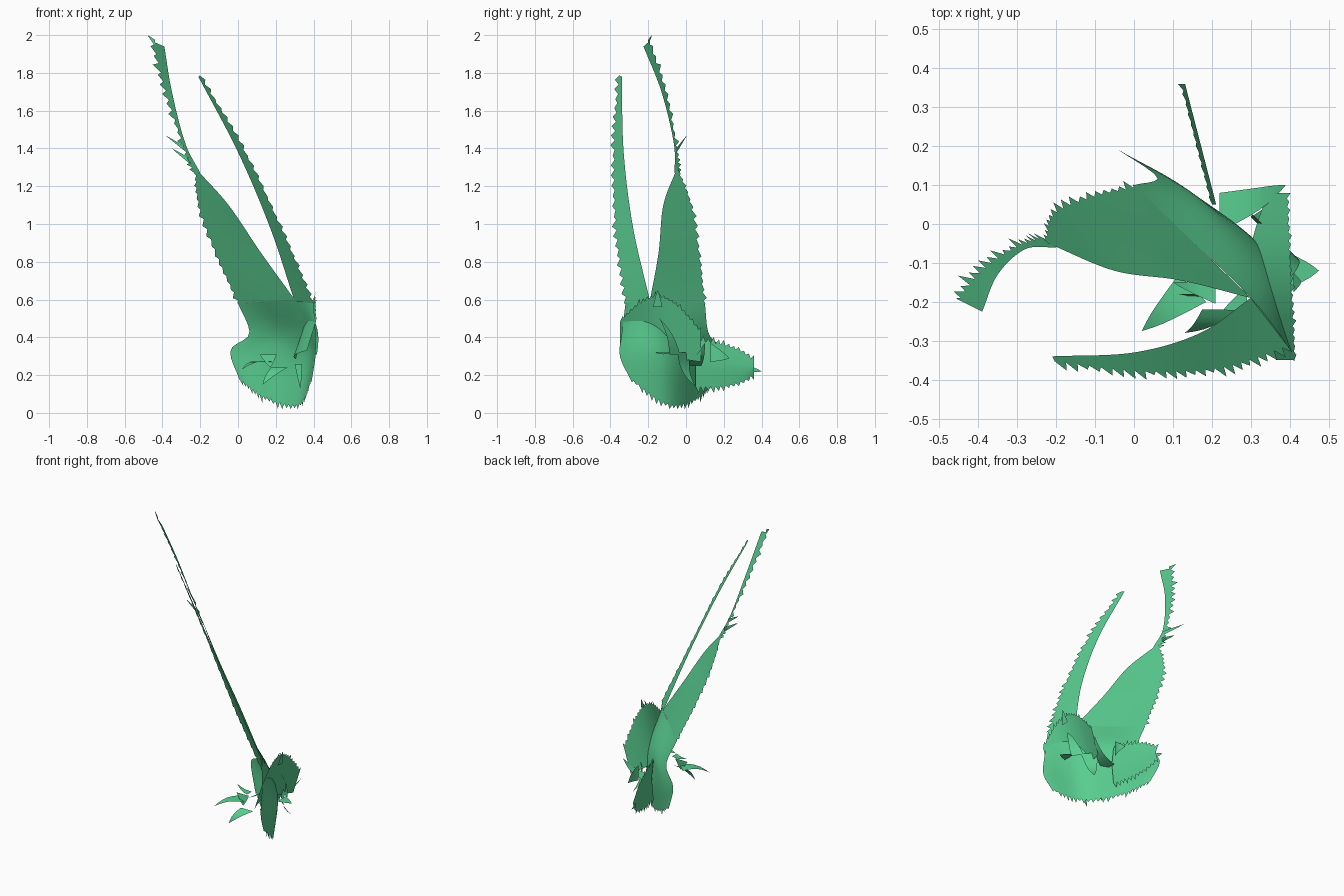
import bpy, random
from math import sin, pi, sqrt
from mathutils import Vector

if "Cube" in bpy.data.objects:
    bpy.data.objects.remove(bpy.data.objects["Cube"])

random.seed(4)
green = bpy.data.materials.new("leaf green")
green.diffuse_color = (0.1, 0.61, 0.28, 1)
green.use_nodes = True
green.node_tree.nodes["Principled BSDF"].inputs["Base Color"].default_value = green.diffuse_color
AXES = {"x": Vector((1, 0, 0)), "y": Vector((0, 1, 0)), "z": Vector((0, 0, 1)),
        "sheet": Vector((.7, -.7, 0))}


def spline(pts, n):
    """Sample n points on a smooth curve through pts."""
    pts = [Vector(p) for p in pts]
    ext = [2 * pts[0] - pts[1]] + pts + [2 * pts[-1] - pts[-2]]
    out = []
    for i in range(n):
        u = i / (n - 1) * (len(pts) - 1)
        k = min(int(u), len(pts) - 2)
        t = u - k
        a, b, c, d = ext[k:k + 4]
        out.append(0.5 * (2 * b + (c - a) * t + (2 * a - 5 * b + 4 * c - d) * t * t
                          + (3 * b - a - 3 * c + d) * t ** 3))
    return out


def loft(name, curves, n=40, m=8, first=0.0, last=0.0, tooth=3):
    """Thin sheet through guide curves, with torn teeth on the first/last one."""
    rails = [spline(c, n) for c in curves]
    rows = [spline([r[i] for r in rails], m) for i in range(n)]
    size = 1
    for i, row in enumerate(rows):
        if i % tooth == 0:
            size = random.uniform(0.4, 1.2)
        bite = size * (i % tooth) / (tooth - 1) - 0.35
        for amount, e, q in ((first, 0, 1), (last, -1, -2)):
            if amount:
                row[e] = row[e] + (row[e] - row[q]).normalized() * amount * bite
    faces = [(i * m + j, i * m + j + 1, (i + 1) * m + j + 1, (i + 1) * m + j)
             for i in range(n - 1) for j in range(m - 1)]
    me = bpy.data.meshes.new(name)
    me.from_pydata([v for r in rows for v in r], [], faces)
    me.materials.append(green)
    for p in me.polygons:
        p.use_smooth = True
    bpy.context.collection.objects.link(bpy.data.objects.new(name, me))


def leaf(name, root, tip, width, axis, curl=0.0):
    """Curled scrap, wide at the root and pointed at the tip."""
    root, tip, across = Vector(root), Vector(tip), AXES[axis]
    normal = (tip - root).cross(across).normalized()
    sides = ([], [], [])
    for i in range(5):
        t = i / 4
        mid = root.lerp(tip, t) + normal * curl * sin(pi * t)
        for k, side in enumerate(sides):
            side.append(mid + across * (k - 1) * width / 2 * (1 - t) ** 0.8)
    loft(name, sides, 7, 5)


# broad paddle: torn outer edge, clean inner edge
loft("paddle",
     [[(-.23, -.04, 1.29), (-.21, .03, 1.1), (-.11, .075, .82), (0, .1, .58)],
      [(-.22, -.05, 1.29), (-.05, -.12, 1.1), (.12, -.145, .85), (.3, -.19, .6)]],
     50, 8, first=.025)

# narrow blade beside it
loft("narrow_blade",
     [[(-.21, -.34, 1.78), (0, -.33, 1.38), (.17, -.28, .98), (.3, -.19, .59)],
      [(-.2, -.36, 1.79), (.03, -.385, 1.4), (.23, -.375, .98), (.4, -.32, .58)]],
     72, 4, last=.025)

# thin torn strand above the paddle
loft("top_strand",
     [[(-.2, -.06, 1.27), (-.28, -.065, 1.43), (-.35, -.13, 1.7), (-.39, -.225, 1.94)],
      [(-.24, -.03, 1.27), (-.3, -.05, 1.43), (-.39, -.105, 1.7), (-.46, -.19, 1.97)]],
     50, 4, last=.035)

# rounded base shell, curling under with a torn lower rim
loft("base_shell",
     [[(0, .1, .58), (.15, -.045, .59), (.3, -.19, .6), (.4, -.32, .58)],
      [(.06, .12, .42), (.22, .01, .42), (.36, -.15, .42), (.41, -.34, .42)],
      [(-.04, .19, .33), (.15, .08, .29), (.36, -.1, .28), (.41, -.35, .3)],
      [(.01, .16, .17), (.15, .06, .07), (.32, -.09, .035), (.39, -.29, .17)]],
     72, 14, last=.035)

# side lobe pointing backwards, narrowing like a half ellipse
steps = [i / 6 for i in range(7)]
loft("back_lobe",
     [[(.2 - .08 * t + .012 * (1 - s * s), .05 + .31 * t, .26 - .02 * t + s * .13 * sqrt(1 - .9 * t * t))
       for t in steps] for s in (1, 0, -1)],
     36, 6, first=.03, last=.03)

# outer ear covering the right side, bowed out and leaning right
loft("outer_ear",
     [[(.39 + .025 * s + (.03 * s - .03) * sin(pi * t) - .02 * t, -.35 + .43 * t,
        .41 + .08 * s - .06 * t + (.08 + .08 * s) * sin(pi * t))
       for t in steps] for s in (1, 0, -1)],
     60, 8, first=.03)

# curled petals clustered round the base
leaf("front_petal", (.15, -.165, .27), (.02, -.275, .23), .1, "sheet", .02)
leaf("dark_petal", (.22, -.22, .24), (.13, -.28, .15), .09, "x", .015)
leaf("back_petal", (.22, .03, .25), (.39, .1, .37), .1, "y", -.03)
leaf("right_fold", (.39, -.06, .31), (.4, -.14, .5), .08, "sheet", .02)
leaf("lower_fold", (.34, -.01, .32), (.35, .05, .14), .1, "sheet", .03)
leaf("upper_scrap", (.21, -.18, .33), (.1, -.15, .35), .05, "y", .01)
leaf("block_scrap", (.16, -.18, .31), (.17, -.19, .24), .09, "x")
leaf("bright_scrap", (.29, -.19, .35), (.23, -.22, .32), .06, "y")

# small spikes and torn chips
leaf("right_spike", (.4, -.12, .32), (.475, -.12, .31), .09, "y")
leaf("rear_scrap", (.255, .13, .32), (.26, .23, .29), .1, "z", .01)
leaf("inner_spike", (.32, -.2, .26), (.33, -.2, .13), .04, "x")
leaf("ear_spike", (.41, -.15, .56), (.43, -.15, .65), .05, "y")
leaf("lobe_spike", (.12, .35, .23), (.115, .4, .22), .03, "z")
leaf("barb_low", (-.25, -.04, 1.33), (-.35, -.04, 1.4), .03, "z")
leaf("barb_high", (-.27, -.05, 1.39), (-.385, .005, 1.47), .025, "z")
leaf("tip_chip", (-.44, -.2, 1.96), (-.48, -.18, 2.0), .03, "z")
